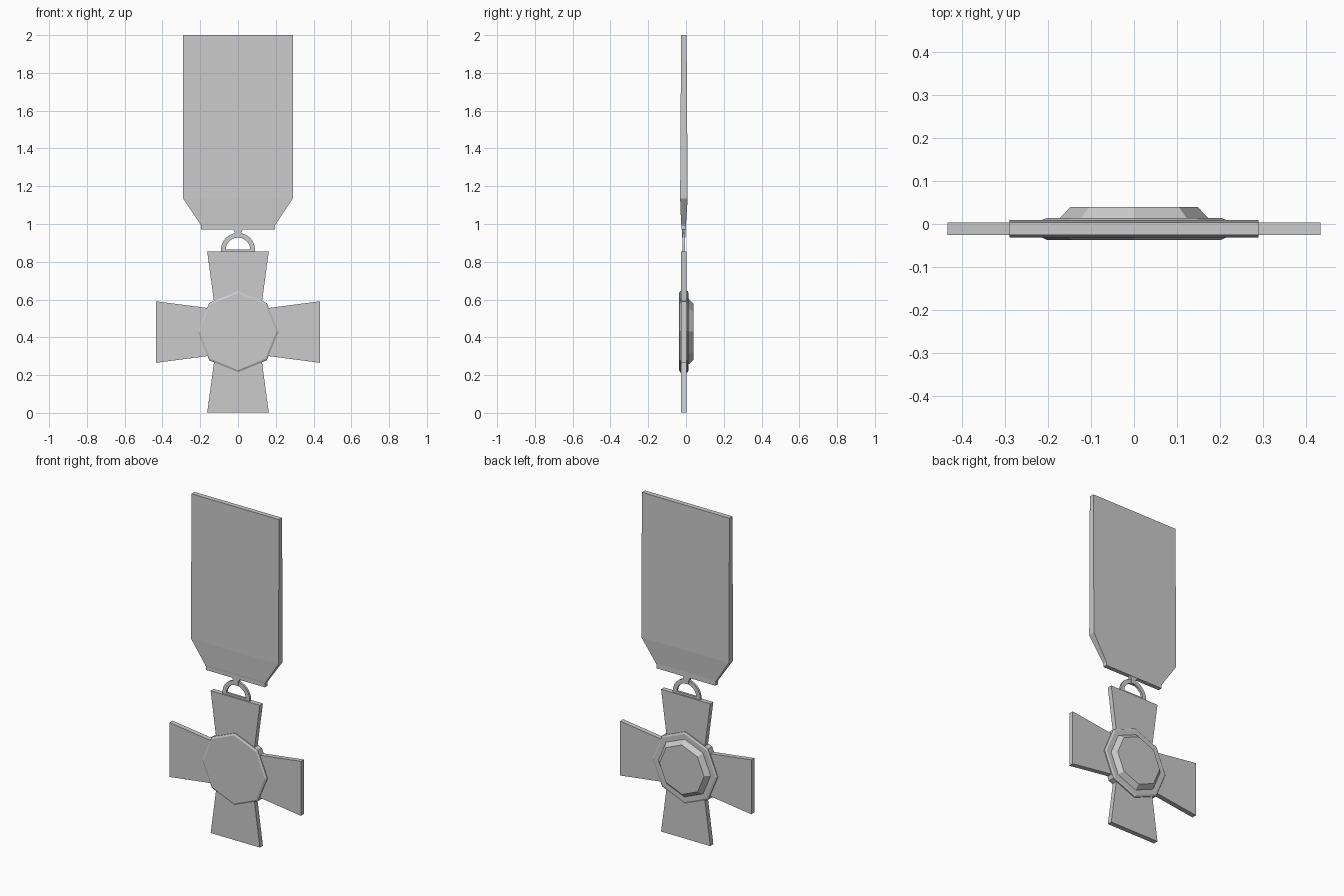
import bpy, bmesh, math

cube = bpy.data.objects.get("Cube")
if cube:
    bpy.data.objects.remove(cube, do_unlink=True)

metal = bpy.data.materials.new("plain grey")
metal.use_nodes = True
GREY = (0.6, 0.6, 0.6, 1)
metal.diffuse_color = GREY
metal.node_tree.nodes["Principled BSDF"].inputs["Base Color"].default_value = GREY


def loft(name, rings):
    """Join successive rings of points with quads and cap both ends."""
    bm = bmesh.new()
    loops = [[bm.verts.new(p) for p in ring] for ring in rings]
    n = len(loops[0])
    for a, b in zip(loops, loops[1:]):
        for i in range(n):
            j = (i + 1) % n
            bm.faces.new((a[i], a[j], b[j], b[i]))
    bm.faces.new(loops[0])
    bm.faces.new(loops[-1])
    bmesh.ops.recalc_face_normals(bm, faces=bm.faces)
    mesh = bpy.data.meshes.new(name)
    bm.to_mesh(mesh)
    bm.free()
    mesh.materials.append(metal)
    obj = bpy.data.objects.new(name, mesh)
    bpy.context.collection.objects.link(obj)
    return obj


def slab(z, half, front, back):
    """Horizontal rectangular section."""
    return [(-half, front, z), (half, front, z), (half, back, z), (-half, back, z)]


def turned(name, profile, z):
    """Eight-sided disc along y from (radius, y) pairs."""
    loft(name, [[(r * math.cos(k * math.pi / 4), y, z + r * math.sin(k * math.pi / 4))
                 for k in range(8)] for r, y in profile])


CENTRE = 0.428

# Ribbon, folded in to a narrow hem
loft("ribbon", [slab(2.0, 0.29, -0.026, 0.003), slab(1.135, 0.29, -0.031, 0.009),
                slab(1.0, 0.2, -0.026, 0.0), slab(0.99, 0.195, -0.025, 0.0),
                slab(0.97, 0.195, -0.025, 0.0)])

# Link below the ribbon and D-shaped hanging ring
loft("ribbon_link", [slab(0.972, 0.026, -0.022, -0.002), slab(0.955, 0.017, -0.022, -0.002),
                     slab(0.928, 0.015, -0.022, -0.002)])
arc = []
for k in range(17):
    a = math.pi * k / 16
    arc.append([(r * math.cos(a), y, 0.863 + r * math.sin(a))
                for r, y in ((0.065, -0.018), (0.09, -0.018), (0.09, -0.005), (0.065, -0.005))])
loft("hanging_ring", arc)
loft("ring_base", [slab(0.85, 0.09, -0.018, -0.005), slab(0.866, 0.09, -0.018, -0.005)])

# Cross with four flared arms
outline = []
for k in range(4):
    c, s = math.cos(k * math.pi / 2), math.sin(k * math.pi / 2)
    reach = 0.435 if k % 2 == 0 else 0.426
    for u, v in ((0.122, -0.122), (reach, -0.163), (reach, 0.163)):
        outline.append((u * c - v * s, CENTRE + u * s + v * c))
loft("cross", [[(x, y, z) for x, z in outline] for y in (-0.026, 0.003)])

# Octagonal centre plate with bevelled rims, and the raised boss behind it
turned("centre_plate", [(0.204, -0.037), (0.215, -0.031), (0.215, 0.009), (0.204, 0.014)], CENTRE + 0.002)
turned("back_boss", [(0.173, 0.01), (0.173, 0.014), (0.148, 0.04)], CENTRE + 0.002)
